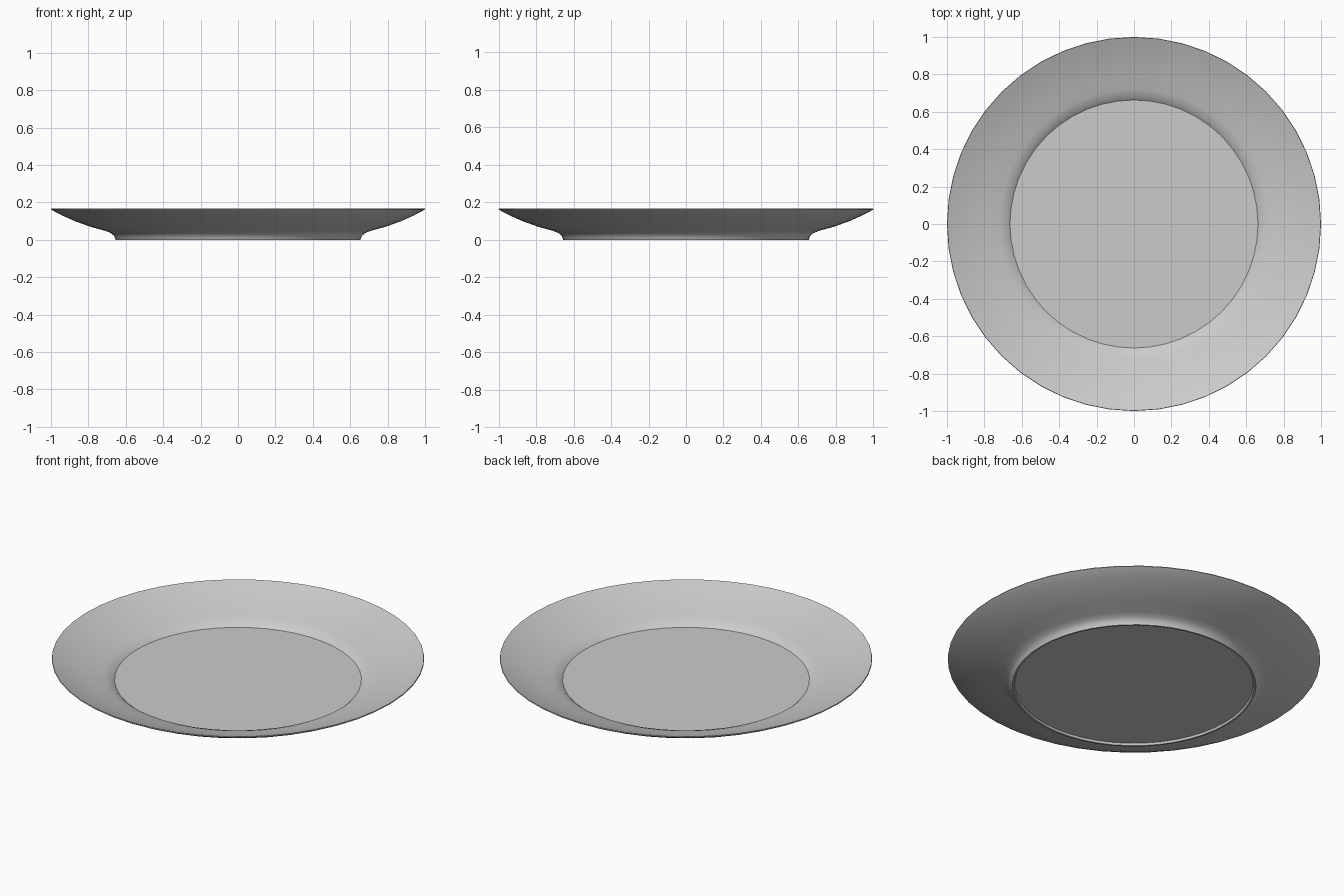
import bpy, bmesh, math

if "Cube" in bpy.data.objects:
    bpy.data.objects.remove(bpy.data.objects["Cube"])

SIDES = 48

# Plate cross-section (radius, height): underside centre, foot, outer wall, rim, inner wall, floor
profile = [
    (0, 0.012), (0.64, 0.012), (0.645, 0.0), (0.655, 0.0),
    (0.662, 0.02), (0.68, 0.036), (0.71, 0.048), (0.79, 0.07),
    (0.87, 0.099), (0.94, 0.13), (0.99, 0.156),
    (1.0, 0.163), (0.998, 0.168),
    (0.94, 0.143), (0.87, 0.117), (0.79, 0.09), (0.72, 0.071),
    (0.685, 0.058), (0.663, 0.04), (0, 0.04),
]

# Spin the profile into a closed plate
bm = bmesh.new()
verts = [bm.verts.new((r, 0, z)) for r, z in profile]
edges = [bm.edges.new(pair) for pair in zip(verts, verts[1:])]
bmesh.ops.spin(bm, geom=verts + edges, cent=(0, 0, 0), axis=(0, 0, 1),
               angle=math.tau, steps=SIDES, use_merge=True)
bmesh.ops.remove_doubles(bm, verts=bm.verts, dist=0.0001)
bmesh.ops.recalc_face_normals(bm, faces=bm.faces)

mesh = bpy.data.meshes.new("plate")
bm.to_mesh(mesh)
bm.free()
plate = bpy.data.objects.new("plate", mesh)
bpy.context.collection.objects.link(plate)

# Plain glaze colour
glaze = bpy.data.materials.new("light grey")
glaze.diffuse_color = (0.6, 0.6, 0.6, 1)
glaze.use_nodes = True
glaze.node_tree.nodes["Principled BSDF"].inputs["Base Color"].default_value = glaze.diffuse_color
mesh.materials.append(glaze)

# Smooth curves, crisp floor and foot edges
bpy.context.view_layer.objects.active = plate
plate.select_set(True)
bpy.ops.object.shade_smooth_by_angle(angle=math.radians(35))
